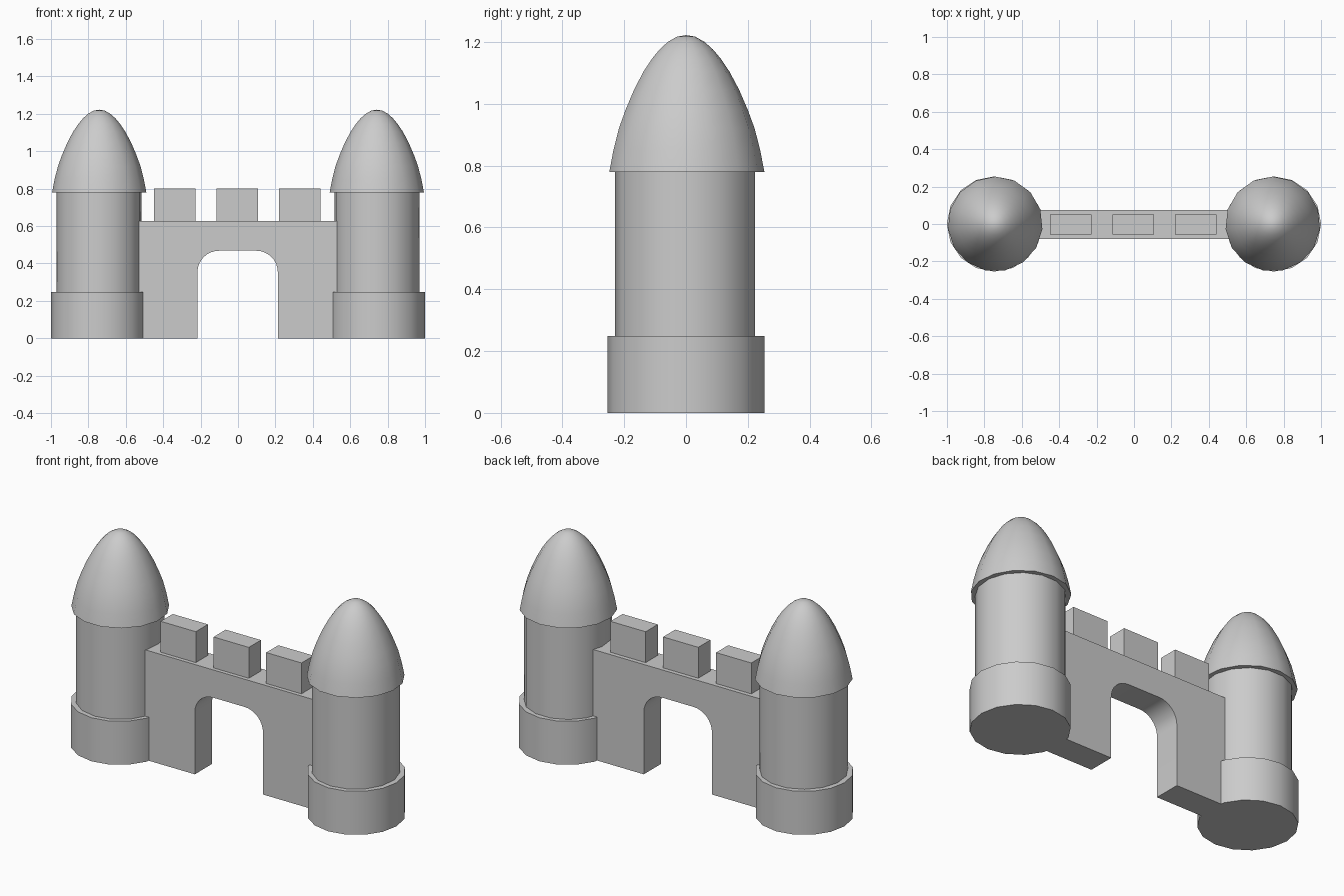
import bpy, bmesh, math

if "Cube" in bpy.data.objects:
    bpy.data.objects.remove(bpy.data.objects["Cube"], do_unlink=True)

stone = bpy.data.materials.new("stone_grey")
stone.use_nodes = True
GREY = (0.6, 0.6, 0.6, 1)
stone.diffuse_color = GREY
stone.node_tree.nodes["Principled BSDF"].inputs["Base Color"].default_value = GREY


def finish(bm, name, smooth=True):
    """Turn a bmesh into a named object with the stone material."""
    bmesh.ops.recalc_face_normals(bm, faces=bm.faces)
    mesh = bpy.data.meshes.new(name)
    bm.to_mesh(mesh)
    bm.free()
    mesh.materials.append(stone)
    obj = bpy.data.objects.new(name, mesh)
    bpy.context.collection.objects.link(obj)
    if smooth:
        bpy.ops.object.select_all(action="DESELECT")
        obj.select_set(True)
        bpy.context.view_layer.objects.active = obj
        bpy.ops.object.shade_smooth_by_angle(angle=math.radians(35))
    return obj


def turned(name, x, profile, sides, start):
    """Closed solid of stacked rings; a zero radius makes a point."""
    bm = bmesh.new()
    rings = []
    for r, z in profile:
        if r == 0:
            rings.append([bm.verts.new((x, 0, z))] * sides)
            continue
        angles = [start + math.tau * i / sides for i in range(sides)]
        rings.append([bm.verts.new((x + r * math.cos(a), r * math.sin(a), z))
                      for a in angles])
    for low, high in zip(rings, rings[1:]):
        for i in range(sides):
            j = (i + 1) % sides
            corners = [low[i], low[j], high[j], high[i]]
            bm.faces.new(list(dict.fromkeys(corners)))
    bm.faces.new(rings[0])
    if profile[-1][0]:
        bm.faces.new(rings[-1])
    return finish(bm, name)


def block(name, x0, x1, y0, y1, z0, z1):
    bm = bmesh.new()
    bmesh.ops.create_cube(bm, size=1)
    for v in bm.verts:
        v.co.x = x1 if v.co.x > 0 else x0
        v.co.y = y1 if v.co.y > 0 else y0
        v.co.z = z1 if v.co.z > 0 else z0
    return finish(bm, name, smooth=False)


# Towers: foot, shaft and bullet-shaped roof
ROOF = [(0.2535, 0.78), (0.24, 0.85), (0.222, 0.92), (0.2, 0.98),
        (0.172, 1.045), (0.14, 1.105), (0.113, 1.145), (0.087, 1.176),
        (0.06, 1.2), (0.03, 1.217), (0, 1.222)]
UP, DOWN = math.pi / 2, -math.pi / 2
for side, s in (("left", 1), ("right", -1)):
    turned(f"{side}_tower_foot", s * 0.746, [(0.2545, 0), (0.2545, 0.248)], 16, DOWN)
    turned(f"{side}_tower_shaft", s * 0.743, [(0.229, 0.2), (0.229, 0.8)], 15, DOWN)
    turned(f"{side}_tower_roof", s * 0.742, ROOF, 15, UP)

# Gate wall: outline with a round-cornered opening, given depth
MID, HALF, OPEN, TOP, ROUND = -0.002, 0.6, 0.215, 0.468, 0.115
arc = [(OPEN - ROUND + ROUND * math.cos(a), TOP - ROUND + ROUND * math.sin(a))
       for a in (math.pi / 2 * i / 8 for i in range(9))]
half = [(HALF, 0.626), (HALF, 0), (OPEN, 0)] + arc
outline = half + [(-x, z) for x, z in reversed(half)]
bm = bmesh.new()
face = bm.faces.new([bm.verts.new((MID + x, -0.079, z)) for x, z in outline])
moved = bmesh.ops.extrude_face_region(bm, geom=[face])["geom"]
bmesh.ops.translate(bm, vec=(0, 0.155, 0),
                    verts=[g for g in moved if isinstance(g, bmesh.types.BMVert)])
finish(bm, "gate_wall")

# Battlements along the wall top
for label, x in (("right", -0.337), ("middle", -0.003), ("left", 0.329)):
    block(f"{label}_battlement", x - 0.111, x + 0.111, -0.057, 0.052, 0.6, 0.802)
